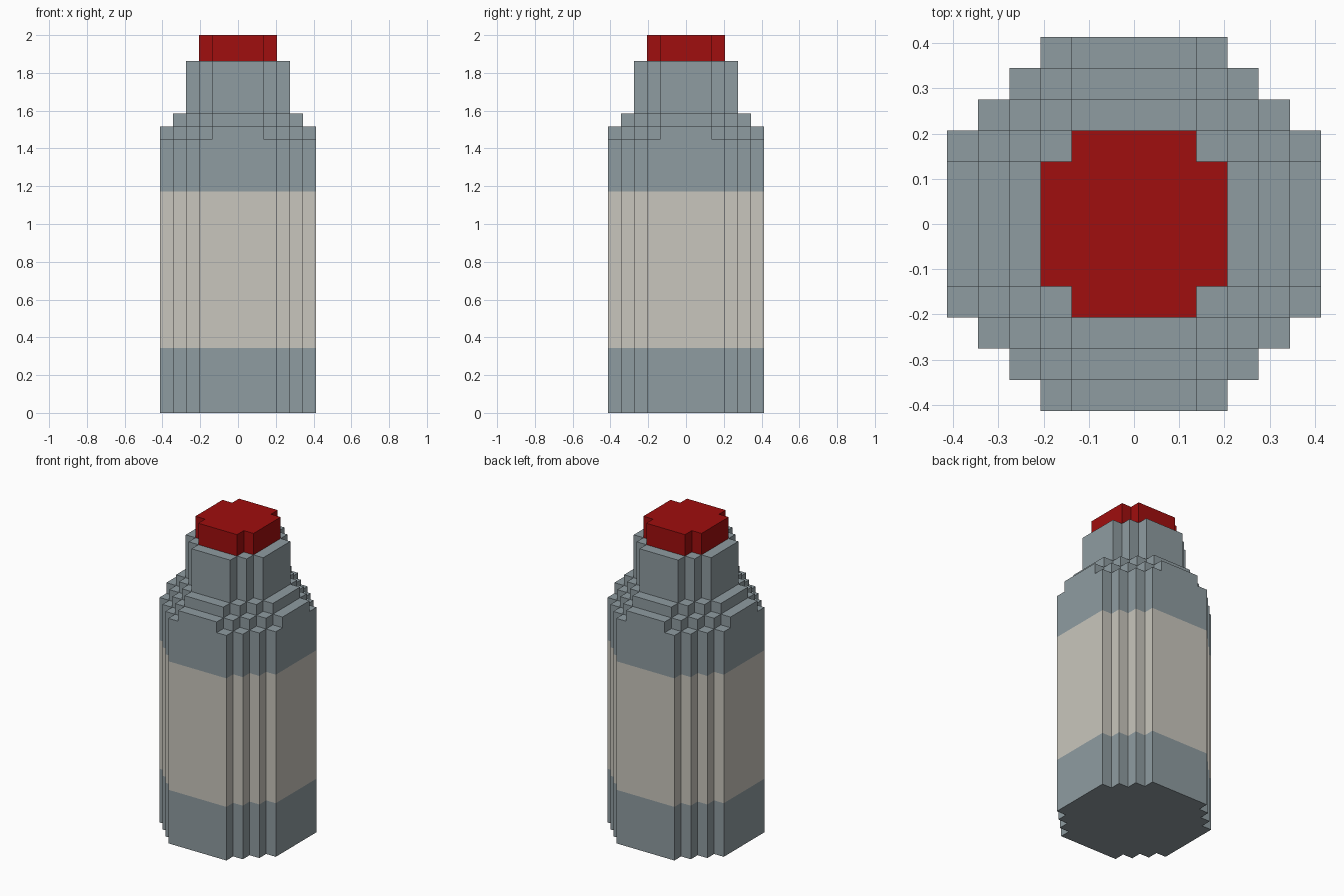
import bpy, bmesh
from mathutils import Vector

if "Cube" in bpy.data.objects:
    bpy.data.objects.remove(bpy.data.objects["Cube"])

U = 2 / 29  # one block; the model is 29 blocks tall


def material(name, rgb):
    m = bpy.data.materials.new(name)
    m.diffuse_color = (*rgb, 1)
    m.use_nodes = True
    m.node_tree.nodes["Principled BSDF"].inputs["Base Color"].default_value = m.diffuse_color
    return m


grey = material("grey metal", (0.275, 0.332, 0.356))
cream = material("cream label", (0.584, 0.565, 0.509))
red = material("red cap", (0.352, 0.0044, 0.0044))

# Stepped round cross-sections: (half width, limit of |x| + |y| in blocks)
FULL, EDGE, SHOULDER, NECK, CAP, NONE = (6, 9), (6, 8), (5, 7), (4, 6), (3, 5), (0, 0)


def inside(i, j, section):
    a, b = (i + 1 if i >= 0 else -i), (j + 1 if j >= 0 else -j)
    return max(a, b) <= section[0] and a + b <= section[1]


def build(name, mat, layers, above, floor=False):
    """Stack layers (z0, z1, section) into one shell, leaving out covered faces."""
    bm = bmesh.new()

    def quad(*pts):
        bm.faces.new([bm.verts.new(Vector(p) * U) for p in pts])

    for n, (z0, z1, sec) in enumerate(layers):
        nxt = layers[n + 1][2] if n + 1 < len(layers) else above
        for i in range(-6, 6):
            for j in range(-6, 6):
                if not inside(i, j, sec):
                    continue
                c = [(i, j), (i + 1, j), (i + 1, j + 1), (i, j + 1)]
                if not inside(i, j, nxt):
                    quad(*[(x, y, z1) for x, y in c])
                if floor and n == 0:
                    quad(*[(x, y, z0) for x, y in reversed(c)])
                for k, (dx, dy) in enumerate([(0, -1), (1, 0), (0, 1), (-1, 0)]):
                    if not inside(i + dx, j + dy, sec):
                        p, q = c[k], c[(k + 1) % 4]
                        quad((*p, z0), (*q, z0), (*q, z1), (*p, z1))
    bmesh.ops.remove_doubles(bm, verts=bm.verts, dist=1e-4)
    bmesh.ops.dissolve_limit(bm, angle_limit=0.02, verts=bm.verts, edges=bm.edges)
    me = bpy.data.meshes.new(name)
    bm.to_mesh(me)
    bm.free()
    me.materials.append(mat)
    bpy.context.collection.objects.link(bpy.data.objects.new(name, me))


# Can body with its label band
build("lower_body", grey, [(0, 5, FULL)], FULL, floor=True)
build("label_band", cream, [(5, 17, FULL)], FULL)
# Stepped shoulder and neck
build("shoulder", grey, [(17, 21, FULL), (21, 22, EDGE), (22, 23, SHOULDER)], NECK)
build("neck", grey, [(23, 27, NECK)], CAP)
# Red cap
build("cap", red, [(27, 29, CAP)], NONE)
